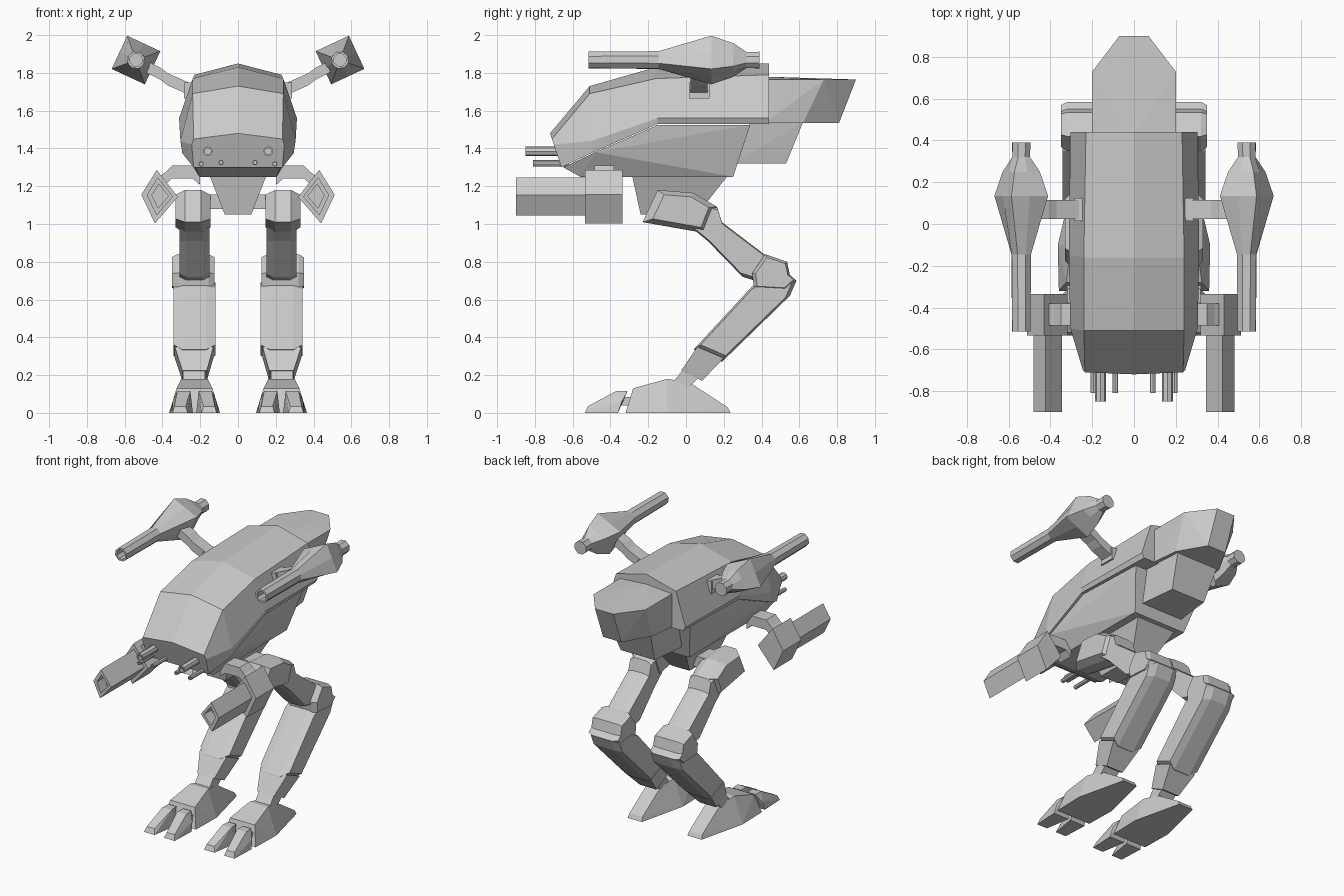
import bpy, bmesh, math

if "Cube" in bpy.data.objects:
    bpy.data.objects.remove(bpy.data.objects["Cube"])

grey = bpy.data.materials.new("light_grey")
grey.diffuse_color = (0.6, 0.6, 0.6, 1)
grey.use_nodes = True
grey.node_tree.nodes["Principled BSDF"].inputs["Base Color"].default_value = grey.diffuse_color


def finish(name, bm):
    bmesh.ops.recalc_face_normals(bm, faces=bm.faces[:])
    me = bpy.data.meshes.new(name)
    bm.to_mesh(me)
    bm.free()
    me.materials.append(grey)
    bpy.context.collection.objects.link(bpy.data.objects.new(name, me))


def hull(name, pts, mirror=False):
    """Convex solid around points; mirror adds the opposite x of each point."""
    bm = bmesh.new()
    for x, y, z in pts:
        bm.verts.new((x, y, z))
        if mirror and x:
            bm.verts.new((-x, y, z))
    res = bmesh.ops.convex_hull(bm, input=bm.verts[:])
    junk = {v for v in res["geom_interior"] + res["geom_unused"] if isinstance(v, bmesh.types.BMVert)}
    bmesh.ops.delete(bm, geom=list(junk), context="VERTS")
    bmesh.ops.dissolve_limit(bm, angle_limit=0.02, verts=bm.verts[:], edges=bm.edges[:])
    finish(name, bm)


def loft(name, rings):
    """Skin a list of equal-length rings and cap both ends."""
    bm = bmesh.new()
    vr = [[bm.verts.new(p) for p in r] for r in rings]
    n = len(rings[0])
    for a, b in zip(vr, vr[1:]):
        for i in range(n):
            j = (i + 1) % n
            bm.faces.new((a[i], a[j], b[j], b[i]))
    bm.faces.new(vr[0])
    bm.faces.new(vr[-1])
    finish(name, bm)


def limb(name, prof, x0, x1, s, c=0.04, k=0.72):
    """Side (y, z) profile extruded along x with chamfered flanks."""
    my = sum(p[0] for p in prof) / len(prof)
    mz = sum(p[1] for p in prof) / len(prof)
    loft(name, [[(s * x, my + (y - my) * f, mz + (z - mz) * f) for y, z in prof]
                for x, f in ((x0, k), (x0 + c, 1), (x1 - c, 1), (x1, k))])


def ring(cx, y, cz, r, square=False, rot=0.0, n=8):
    pts = []
    for i in range(n):
        a = rot + 2 * math.pi * i / n
        q = r * (math.cos(math.pi / 4) if square and i % 2 else 1)
        pts.append((cx + q * math.cos(a), y, cz + q * math.sin(a)))
    return pts


def strip(name, path, t, y0, y1, s):
    """Bent bar following an (x, z) path, t thick, from y0 to y1."""
    loft(name, [[(s * x, y0, z - t), (s * x, y1, z - t), (s * x, y1, z + t), (s * x, y0, z + t)]
                for x, z in path])


def box(name, x0, x1, y0, y1, z0, z1, s=1):
    hull(name, [(s * x, y, z) for x in (x0, x1) for y in (y0, y1) for z in (z0, z1)])


# Armoured upper shell: half sections from the ridge down, front to back
sections = [
    [(0, -.72, 1.48), (.235, -.71, 1.45), (.245, -.70, 1.42), (.235, -.66, 1.30)],
    [(0, -.51, 1.73), (.24, -.51, 1.69), (.305, -.50, 1.44), (.295, -.50, 1.375)],
    [(0, -.16, 1.83), (.24, -.16, 1.77), (.312, -.15, 1.56), (.305, -.15, 1.53)],
    [(0, .44, 1.85), (.23, .44, 1.79), (.305, .44, 1.56), (.285, .44, 1.53)],
]
loft("upper_shell", [h + [(-x, y, z) for x, y, z in reversed(h[1:])] for h in sections])

# Lower body, rear engine and pelvis
hull("lower_body", [(.225, -.65, 1.30), (.285, -.48, 1.38), (.29, -.15, 1.525), (.27, .34, 1.525),
                    (.205, -.56, 1.25), (.2, .25, 1.25)], True)
hull("engine_cover", [(0, .42, 1.78), (.2, .42, 1.765), (.2, .73, 1.765), (.07, .9, 1.765),
                      (.2, .42, 1.535), (.18, .62, 1.535), (.07, .81, 1.535)], True)
hull("engine_block", [(.16, .25, 1.32), (.13, .53, 1.32), (.16, .62, 1.54), (.18, .34, 1.54)], True)
hull("pelvis", [(.15, -.285, 1.255), (.15, .22, 1.255), (.07, -.24, 1.05), (.07, .06, 1.05)], True)
box("hip_beam", -.2, .2, -.1, .04, 1.08, 1.155)

# Leg side profiles in (y, z)
hip = [(-.23, 1.01), (-.15, 1.18), (.04, 1.165), (.165, 1.09), (.11, .95)]
thigh = [(.06, 1.12), (.165, 1.09), (.19, 1.01), (.44, .82), (.40, .69), (.30, .72), (.115, .91), (.03, .98)]
knee = [(.42, .84), (.535, .80), (.55, .73), (.585, .70), (.53, .65), (.36, .66), (.35, .74)]
shin = [(.35, .67), (.42, .71), (.585, .70), (.55, .62), (.19, .27), (.04, .335)]
diamond = [(.43, 1.287), (.512, 1.155), (.44, 1.003), (.318, 1.143)]

for s, side in ((1, "left"), (-1, "right")):
    # Legs
    limb(side + "_hip", hip, .145, .33, s, .05, .75)
    limb(side + "_thigh", thigh, .15, .31, s, .035, .9)
    limb(side + "_knee", knee, .125, .35, s, .03, .85)
    limb(side + "_shin", shin, .12, .342, s, .05, .88)
    hull(side + "_lower_shin", [(s * x, y, z) for a, b, q in (
        (.13, .335, ((.06, .35), (.20, .29))), (.165, .295, ((-.025, .225), (.085, .17)))
    ) for x in (a, b) for y, z in q])
    hull(side + "_ankle", [(s * x, y, z) for x in (.175, .29)
                           for y, z in ((.0, .25), (.07, .19), (-.07, .16), (.0, .12))])

    # Feet with two toes
    hull(side + "_foot", [(s * (.23 + d * w), y, z) for d in (1, -1) for w, y, z in (
        (.13, -.32, 0), (.135, -.1, 0), (.055, .235, 0), (.05, .22, .03),
        (.05, .02, .16), (.07, -.1, .18), (.095, -.28, .13))])
    for t, tx in (("inner", .163), ("outer", .297)):
        lean = .01 if t == "outer" else -.01
        hull(f"{side}_{t}_toe", [(s * (tx + o + d * w), y, z) for d in (1, -1) for w, y, z, o in (
            (.058, -.36, 0, 0), (.035, -.37, .115, -lean), (.03, -.31, .115, -lean), (.05, -.34, .06, 0),
            (.04, -.535, 0, lean), (.03, -.52, .035, lean))])
        box(f"{side}_{t}_toe_joint", tx - .025, tx + .025, -.38, -.27, .04, .085, s)

    # Upper cannons: nozzle, square housing, hollow barrel
    gx, gz, rot = s * .54, 1.868, math.radians(-20 * s)
    loft(side + "_upper_cannon", [ring(gx, y, gz, r, q, rot) for y, r, q in (
        (.39, .047, 0), (.32, .045, 0), (.25, .095, 1), (.135, .137, 1), (-.145, .05, 0),
        (-.515, .047, 0), (-.515, .034, 0), (-.44, .034, 0))])
    strip(side + "_upper_arm", [(.50, 1.84), (.41, 1.795), (.37, 1.765), (.28, 1.725), (.22, 1.70)],
          .032, .025, .115, s)
    box(side + "_upper_bracket", .23, .285, .015, .125, 1.665, 1.75, s)

    # Lower cannons: diamond housing and hollow barrel
    loft(side + "_lower_cannon", [[(s * (.41 + (x - .41) * f), y, 1.15 + (z - 1.15) * f)
                                   for x, z in diamond] for y, f in (
        (-.335, 1), (-.535, 1), (-.535, .71), (-.9, .71), (-.9, .45), (-.82, .45))])
    strip(side + "_lower_arm", [(.42, 1.215), (.385, 1.24), (.35, 1.275), (.24, 1.275), (.2, 1.24)],
          .034, -.485, -.38, s)

    # Small nose guns
    for n, (x, z, r, y) in enumerate(((.16, 1.385, .026, -.85), (.195, 1.318, .014, -.81),
                                      (.09, 1.325, .014, -.81))):
        loft(f"{side}_nose_gun_{n + 1}", [ring(s * x, a, z, q) for a, q in (
            (-.62, r), (y, r), (y, r * .65), (y + .03, r * .65))])
